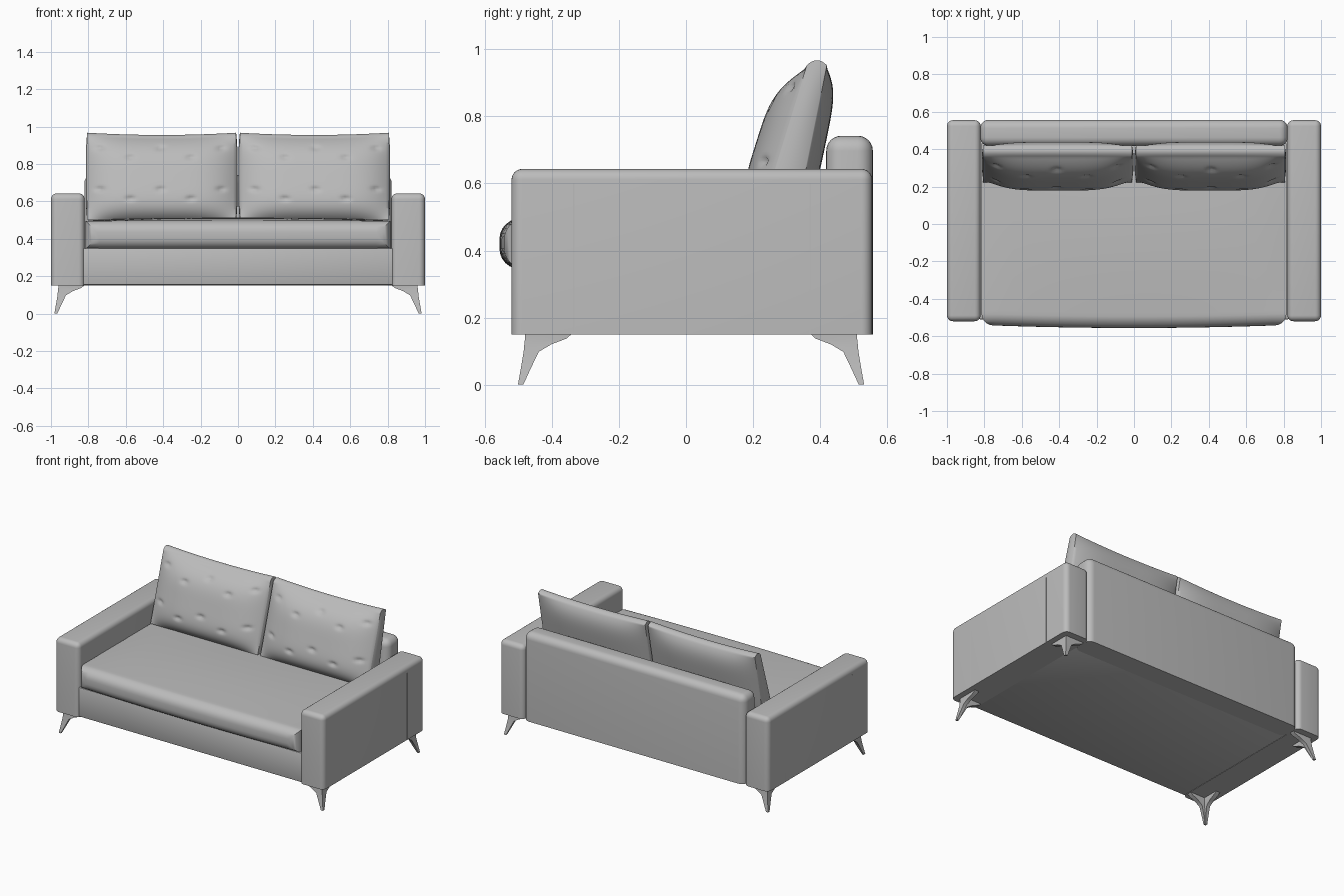
import bpy, bmesh, math
from mathutils import Vector

cube = bpy.data.objects.get("Cube")
if cube:
    bpy.data.objects.remove(cube, do_unlink=True)

GREY = (0.5, 0.5, 0.5, 1)
fabric = bpy.data.materials.new("plain grey")
fabric.use_nodes = True
fabric.diffuse_color = GREY
fabric.node_tree.nodes["Principled BSDF"].inputs["Base Color"].default_value = GREY


def finish(name, bm, mirror=False, angle=40):
    """Turn a bmesh into a smooth-shaded object, optionally mirrored in x."""
    bmesh.ops.recalc_face_normals(bm, faces=bm.faces)
    mesh = bpy.data.meshes.new(name)
    bm.to_mesh(mesh)
    bm.free()
    mesh.materials.append(fabric)
    ob = bpy.data.objects.new(name, mesh)
    bpy.context.collection.objects.link(ob)
    bpy.ops.object.select_all(action='DESELECT')
    ob.select_set(True)
    bpy.context.view_layer.objects.active = ob
    bpy.ops.object.shade_smooth_by_angle(angle=math.radians(angle))
    if mirror:
        ob.modifiers.new("mirror", 'MIRROR')
    return ob


def block(lo, hi, radius=0, segments=5, rounded=lambda e: True):
    """Box between two corners; edges picked by the rule are rounded."""
    bm = bmesh.new()
    bmesh.ops.create_cube(bm, size=1)
    lo, hi = Vector(lo), Vector(hi)
    for v in bm.verts:
        v.co = (lo + hi) / 2 + v.co * (hi - lo)
    if radius:
        edges = [e for e in bm.edges if rounded(e)]
        bmesh.ops.bevel(bm, geom=edges, offset=radius, segments=segments,
                        profile=0.5, affect='EDGES', clamp_overlap=True)
    return bm


def not_bottom(e):
    return max(v.co.z for v in e.verts) > 0.3


# Frame: base, arms and backrest
finish("base", block((-0.83, -0.51, 0.152), (0.83, 0.5, 0.35), 0.008, 2))
finish("arm", block((0.82, -0.52, 0.15), (1, 0.555, 0.643), 0.032, 6, not_bottom), True)
finish("backrest", block((-0.822, 0.418, 0.15), (0.822, 0.557, 0.742), 0.045, 6, not_bottom))

# Fine upright seams on the outside of the arms
for label, y in (("front", -0.335), ("rear", 0.37)):
    finish("arm_seam_" + label,
           block((0.99, y - 0.002, 0.152), (1.001, y + 0.002, 0.6)), True)

# Seat cushion: rounded front, gently crowned top
SEAT_FRONT, SEAT_REAR = -0.54, 0.43
bm = block((-0.815, SEAT_FRONT, 0.345), (0.815, SEAT_REAR, 0.495), 0.06, 6,
           lambda e: max(v.co.y for v in e.verts) < 0)
for axis, start, end in ((0, -0.74, 0.74), (1, -0.46, 0.4)):
    for i in range(17):
        point, normal = Vector(), Vector()
        point[axis] = start + (end - start) * i / 16
        normal[axis] = 1
        bmesh.ops.bisect_plane(bm, geom=bm.verts[:] + bm.edges[:] + bm.faces[:],
                               plane_co=point, plane_no=normal)
for v in bm.verts:
    across = 1 - (v.co.x / 0.815) ** 2
    along = (v.co.y - SEAT_FRONT) / (SEAT_REAR - SEAT_FRONT)
    if v.co.z > 0.49:
        v.co.z += 0.018 * math.sin(math.pi * along) * across ** 0.5
    v.co.y -= 0.016 * across * (1 - along)
finish("seat_cushion", bm)

# Back cushion: leaning padded pillow with small staggered tufts
TUFTS = [(0.09 + 0.162 * i, z - 0.05 * (i % 2)) for i in range(5) for z in (0.885, 0.665)]
bm = bmesh.new()
bmesh.ops.create_cube(bm, size=2)
bmesh.ops.subdivide_edges(bm, edges=bm.edges[:], cuts=50, use_grid_fill=True)
for vert in bm.verts:
    u, w, v = vert.co
    t = (v + 1) / 2
    pad = (1 - u ** 4) * (1 - v ** 4)
    x = 0.408 + u * (0.398 + 0.008 * (1 - w * w) * (1 - v ** 4))
    z = 0.722 + 0.218 * v + 0.012 * t * u * u + 0.015 * t ** 6 * (1 - w * w)
    front = 0.222 + 0.138 * t
    rear = 0.33 + 0.09 * t
    y = front + (rear - front) * (w + 1) / 2
    if w < 0:
        dent = sum(math.exp(-((x - a) / 0.02) ** 2 - ((z - b) / 0.012) ** 2)
                   for a, b in TUFTS)
        y += w * (0.082 * pad - 0.014 * dent)
    else:
        y += w * 0.042 * pad
    vert.co = (x, y, z)
finish("back_cushion", bm, True, 50)


# Legs: splayed angle brackets tapering to a point
# Each section: height, splay, wing length, thickness
SECTIONS = [(0.152, 0.025, 0.14, 0.03), (0.138, 0.025, 0.125, 0.03),
            (0.12, 0.023, 0.08, 0.028), (0.098, 0.021, 0.045, 0.025),
            (0.05, 0.013, 0.03, 0.02), (0, 0.004, 0.016, 0.012)]


def leg(name, corner_y, inward):
    bm = bmesh.new()
    rings = []
    for z, inset, wing, thick in SECTIONS:
        outline = [(0, 0), (wing, 0), (wing, thick), (thick, thick),
                   (thick, wing), (0, wing)]
        rings.append([bm.verts.new((0.986 - inset - a, corner_y + inward * (inset + b), z))
                      for a, b in outline])
    for upper, lower in zip(rings, rings[1:]):
        for i in range(6):
            j = (i + 1) % 6
            bm.faces.new((upper[i], upper[j], lower[j], lower[i]))
    bm.faces.new(rings[0])
    bm.faces.new(rings[-1])
    finish(name, bm, True)


leg("front_leg", -0.505, 1)
leg("rear_leg", 0.535, -1)
